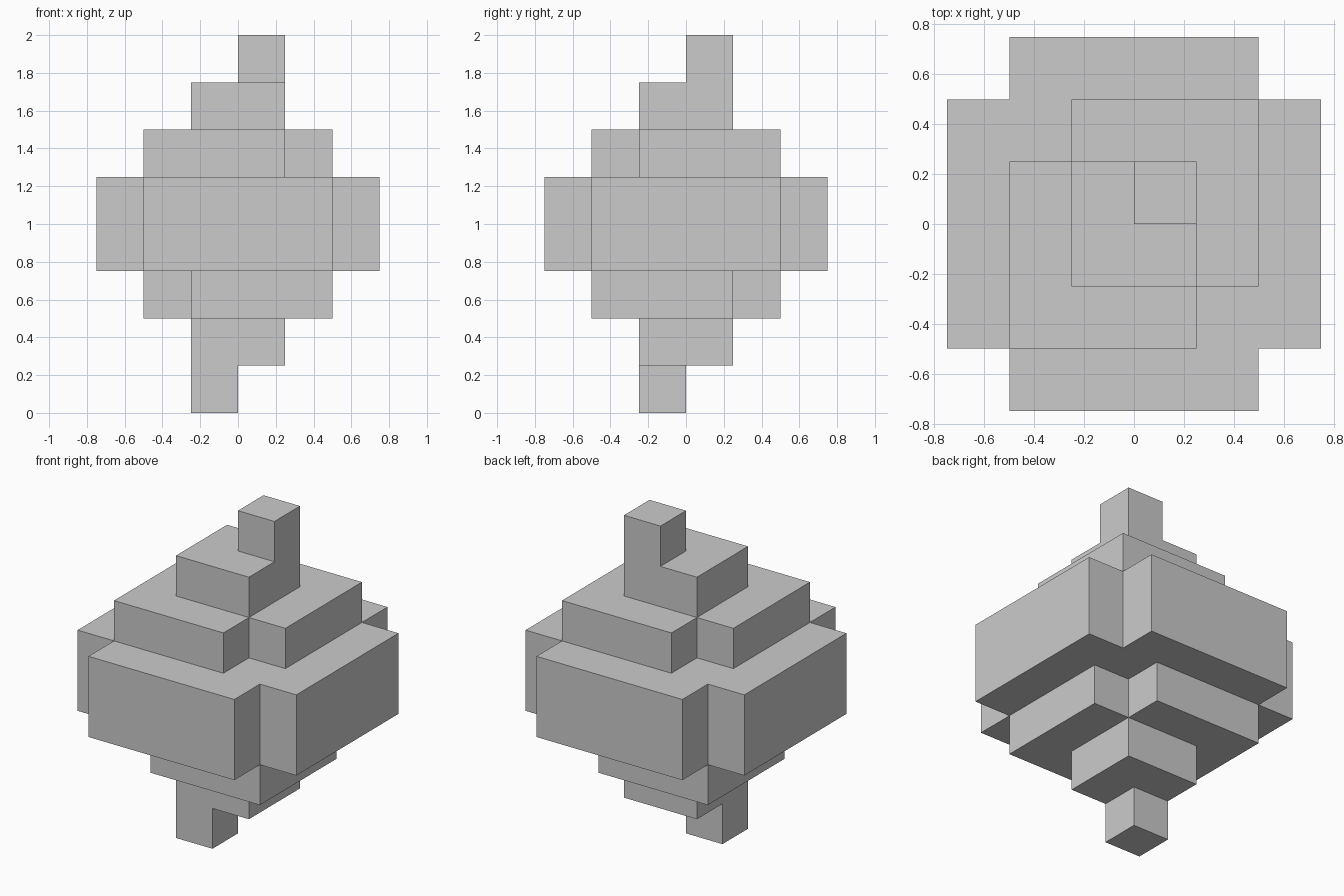
import bpy, bmesh
from mathutils import Vector

if "Cube" in bpy.data.objects:
    bpy.data.objects.remove(bpy.data.objects["Cube"])

U = 0.25  # block size

# Each tier: (z start, z end, rectangles x0, x1, y0, y1), all in block units
TIERS = [
    (0, 1, [(-1, 0, -1, 0)]),                      # bottom peg
    (1, 2, [(-1, 1, -1, 1)]),                      # lower neck
    (2, 3, [(-1, 2, -2, 1), (-2, 1, -1, 2)]),      # lower step, two notched corners
    (3, 5, [(-3, 3, -2, 2), (-2, 2, -3, 3)]),      # wide cross-shaped middle
    (5, 6, [(-2, 1, -2, 1), (-1, 2, -1, 2)]),      # upper step, opposite notches
    (6, 7, [(-1, 1, -1, 1)]),                      # upper neck
    (7, 8, [(0, 1, 0, 1)]),                        # top peg
]


def filled_cells():
    return {(x, y, z)
            for z0, z1, rects in TIERS
            for x0, x1, y0, y1 in rects
            for x in range(x0, x1)
            for y in range(y0, y1)
            for z in range(z0, z1)}


def build_block_solid(name, cells):
    """Make one closed skin around the filled blocks, without inner faces."""
    bm = bmesh.new()
    verts = {}

    def vert(p):
        key = tuple(round(c) for c in p)
        if key not in verts:
            verts[key] = bm.verts.new(Vector(key) * U)
        return verts[key]

    axes = [Vector((1, 0, 0)), Vector((0, 1, 0)), Vector((0, 0, 1))]
    for cell in sorted(cells):
        c = Vector(cell)
        for i in range(3):
            a, b = axes[(i + 1) % 3], axes[(i + 2) % 3]
            for side in (-1, 1):
                if tuple(round(k) for k in c + axes[i] * side) in cells:
                    continue
                o = c + axes[i] * (side > 0)
                loop = [o, o + a, o + a + b, o + b]
                if side < 0:
                    loop.reverse()
                bm.faces.new([vert(p) for p in loop])

    mesh = bpy.data.meshes.new(name)
    bm.to_mesh(mesh)
    bm.free()
    obj = bpy.data.objects.new(name, mesh)
    bpy.context.collection.objects.link(obj)
    return obj


build_block_solid("stepped_block_ornament", filled_cells())
